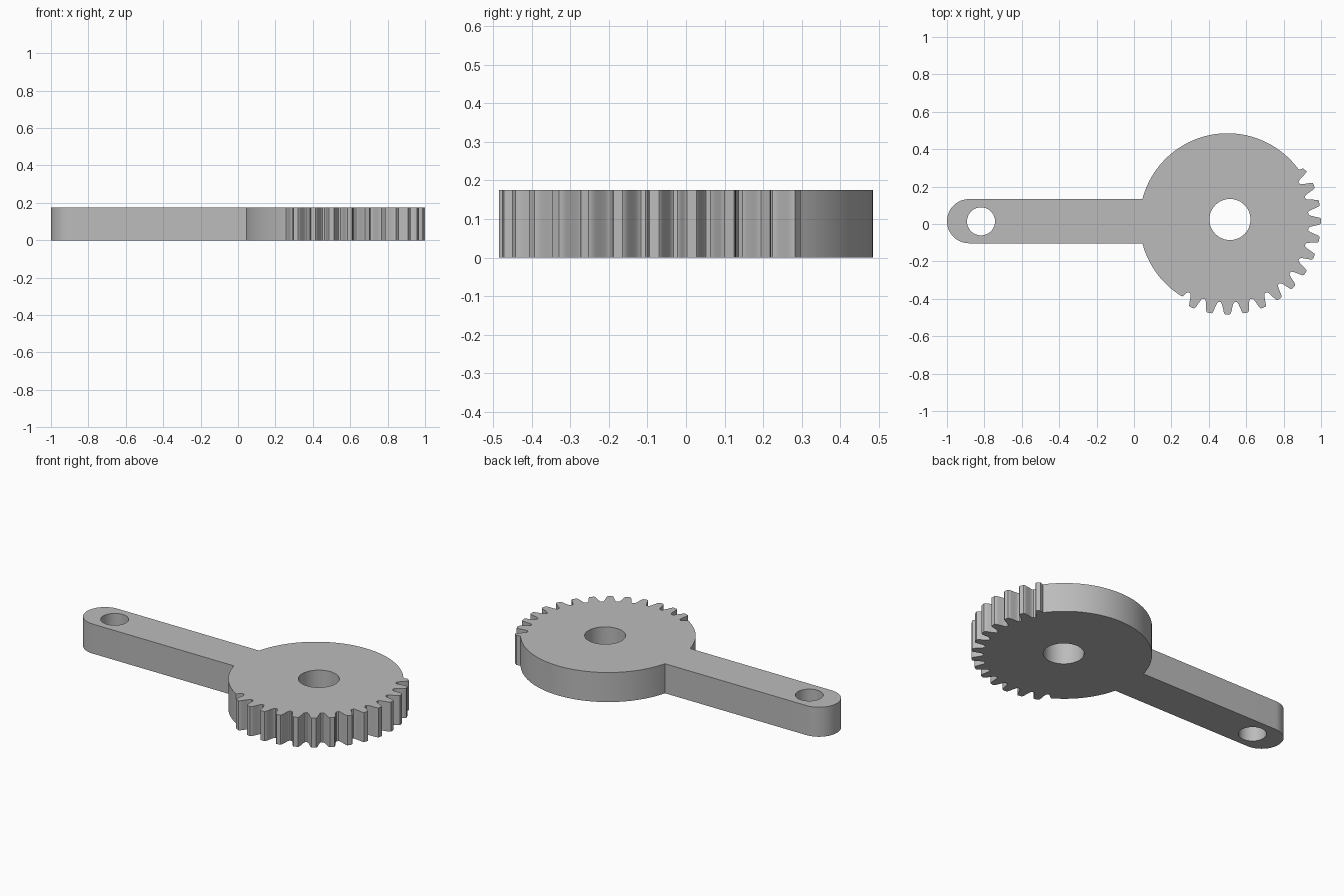
import bpy
import bmesh
from math import sin, cos, asin, pi, radians, degrees

cube = bpy.data.objects.get("Cube")
if cube:
    bpy.data.objects.remove(cube, do_unlink=True)

THICK = 0.175
CX, CY = 0.5, 0.015           # disc centre
DISC_R = 0.47
ARM_HALF = 0.118
ARM_END = -1 + ARM_HALF       # centre of the rounded arm end
PITCH = 360 / 32
FIRST, LAST = -10, 3          # toothed sector, counted in pitches

# Half tooth: (radius, degrees from the tooth's centre line), root to tip
FLANK = [(0.434, 4.9), (0.438, 4.3), (0.448, 3.7), (0.465, 3.05), (0.482, 2.5), (0.495, 2.0), (0.5, 1.4)]


def polar(r, deg, cx=CX, cy=CY):
    return cx + r * cos(radians(deg)), cy + r * sin(radians(deg))


def arc(r, start, end, steps, cx=CX, cy=CY):
    return [polar(r, start + (end - start) * i / steps, cx, cy) for i in range(steps + 1)]


def lever_outline():
    pts = []
    # Wall where the disc meets the first tooth gap
    for r, a in reversed(FLANK[:4]):
        pts.append(polar(r, (FIRST - 1) * PITCH + a))
    # Teeth
    for k in range(FIRST, LAST + 1):
        mid = k * PITCH
        pts += [polar(r, mid - a) for r, a in FLANK]
        if k < LAST:
            pts += [polar(r, mid + a) for r, a in reversed(FLANK)]
    pts.append(polar(0.492, LAST * PITCH + 1.2))
    # Plain rim and arm
    joint = degrees(asin(ARM_HALF / DISC_R))
    pts += arc(DISC_R, LAST * PITCH + 2, 180 - joint, 48)
    pts += arc(ARM_HALF, 90, 270, 32, ARM_END, CY)
    pts += arc(DISC_R, 180 + joint, 360 + (FIRST - 1) * PITCH + 2.6, 18)
    return pts


def circle(r, cx, cy, steps=48):
    return arc(r, 0, 360, steps, cx, cy)[:-1]


def plate(name, loops, height, mat):
    """Fill the outline around its holes and extrude it upward."""
    bm = bmesh.new()
    for loop in loops:
        verts = [bm.verts.new((x, y, 0)) for x, y in loop]
        for a, b in zip(verts, verts[1:] + verts[:1]):
            bm.edges.new((a, b))
    bmesh.ops.triangle_fill(bm, use_beauty=True, edges=bm.edges[:])
    top = bmesh.ops.extrude_face_region(bm, geom=bm.faces[:], use_keep_orig=True)["geom"]
    bmesh.ops.translate(bm, vec=(0, 0, height),
                        verts=[g for g in top if isinstance(g, bmesh.types.BMVert)])
    bmesh.ops.recalc_face_normals(bm, faces=bm.faces[:])
    mesh = bpy.data.meshes.new(name)
    bm.to_mesh(mesh)
    bm.free()
    mesh.materials.append(mat)
    obj = bpy.data.objects.new(name, mesh)
    bpy.context.collection.objects.link(obj)
    bpy.ops.object.select_all(action='DESELECT')
    obj.select_set(True)
    bpy.context.view_layer.objects.active = obj
    bpy.ops.object.shade_smooth_by_angle(angle=pi / 6)
    return obj


grey = bpy.data.materials.new("plain grey")
grey.use_nodes = True
colour = (0.5, 0.5, 0.5, 1)
grey.diffuse_color = colour
grey.node_tree.nodes["Principled BSDF"].inputs["Base Color"].default_value = colour

# Lever with toothed sector, pivot hole and pin hole
plate("sector_gear_lever",
      [lever_outline(), circle(0.11, 0.513, 0.024), circle(0.075, -0.818, 0.014)],
      THICK, grey)
